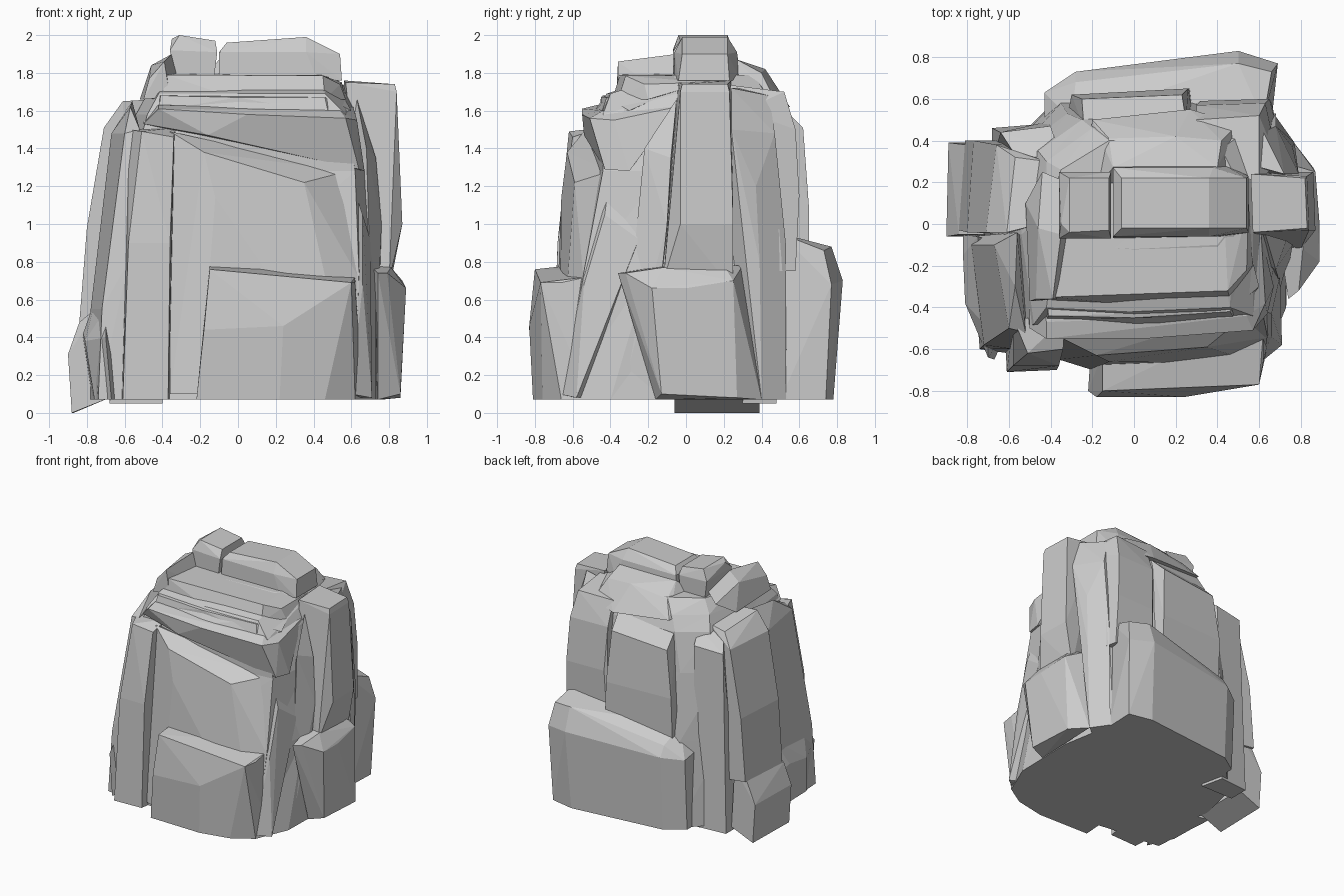
import bpy, bmesh, math


def finish(bm, name):
    # merge near-flat triangles so the facets read as broken stone planes
    bmesh.ops.dissolve_limit(bm, angle_limit=math.radians(4), verts=bm.verts[:], edges=bm.edges[:])
    bmesh.ops.recalc_face_normals(bm, faces=bm.faces[:])
    me = bpy.data.meshes.new(name)
    bm.to_mesh(me)
    bm.free()
    ob = bpy.data.objects.new(name, me)
    bpy.context.collection.objects.link(ob)
    return ob


def chunk(name, *pts):
    """Convex stone slab spanned by a few corner points."""
    bm = bmesh.new()
    for p in pts:
        bm.verts.new(p)
    r = bmesh.ops.convex_hull(bm, input=bm.verts[:])
    junk = [v for v in r["geom_interior"] + r["geom_unused"] if isinstance(v, bmesh.types.BMVert)]
    bmesh.ops.delete(bm, geom=list(set(junk)), context='VERTS')
    return finish(bm, name)


def loft(name, rings):
    """Closed body through horizontal rings (z, [(x, y), ...])."""
    bm = bmesh.new()
    loops = [[bm.verts.new((x, y, z)) for x, y in ring] for z, ring in rings]
    n = len(loops[0])
    for a, b in zip(loops, loops[1:]):
        for i in range(n):
            j = (i + 1) % n
            bm.faces.new((a[i], a[j], b[j]))
            bm.faces.new((a[i], b[j], b[i]))
    bm.faces.new(loops[0][::-1])
    bm.faces.new(loops[-1])
    return finish(bm, name)


# Main rock body
loft("rock_core", [
    (.07, [(-.6, -.6), (0, -.68), (.62, -.66), (.73, -.4), (.74, .1), (.66, .55), (.2, .65), (-.35, .62), (-.62, .35), (-.7, 0)]),
    (.75, [(-.6, -.58), (0, -.62), (.64, -.54), (.73, -.2), (.72, .1), (.65, .5), (.2, .62), (-.35, .58), (-.6, .35), (-.66, -.05)]),
    (1.28, [(-.56, -.52), (0, -.5), (.62, -.44), (.69, -.12), (.7, .2), (.64, .48), (.2, .55), (-.32, .53), (-.56, .35), (-.62, -.05)]),
    (1.58, [(-.48, -.48), (0, -.5), (.57, -.44), (.62, -.1), (.64, .2), (.6, .44), (.2, .52), (-.25, .5), (-.46, .35), (-.54, -.05)]),
    (1.69, [(-.42, -.4), (0, -.42), (.46, -.4), (.57, -.05), (.6, .22), (.5, .42), (.2, .48), (-.2, .46), (-.42, .3), (-.48, 0)]),
    (1.79, [(-.38, -.1), (0, -.12), (.4, -.1), (.48, 0), (.5, .2), (.42, .36), (.2, .42), (-.12, .4), (-.35, .26), (-.42, .05)])])

# Stacked tiers and the two cap stones
chunk("upper_tier",
      (-.4, -.37, 1.67), (0, -.39, 1.66), (.46, -.36, 1.66), (.57, -.2, 1.66),
      (-.38, -.35, 1.79), (0, -.35, 1.77), (.45, -.32, 1.785), (.54, -.22, 1.74),
      (-.36, .2, 1.8), (.55, .1, 1.75), (.42, .3, 1.79), (-.1, -.05, 1.79), (.4, -.05, 1.8))
chunk("rear_tier",
      (-.2, .5, 1.66), (.27, .55, 1.62), (.5, .48, 1.64), (-.12, .41, 1.78), (.2, .42, 1.82),
      (.42, .4, 1.8), (-.1, .27, 1.87), (.4, .27, 1.87), (.5, .1, 1.7), (-.25, .1, 1.7))
chunk("cap_slab",
      (-.1, -.07, 1.76), (.42, -.06, 1.76), (.55, -.04, 1.76), (.55, .23, 1.76), (.42, .29, 1.76), (-.1, .28, 1.76),
      (-.1, -.06, 1.91), (.36, -.06, 1.91), (.54, -.02, 1.9), (.54, .22, 1.9), (-.1, .27, 1.91), (.38, .27, 1.91),
      (-.06, -.02, 1.96), (.12, -.02, 1.97), (.36, -.02, 1.99), (.41, .02, 1.95), (.36, .22, 1.99), (-.06, .22, 1.96))
chunk("cap_block",
      (-.34, -.07, 1.75), (-.13, -.07, 1.75), (-.13, .25, 1.75), (-.34, .25, 1.75),
      (-.36, -.07, 1.92), (-.11, -.07, 1.91), (-.11, .25, 1.91), (-.36, .25, 1.92),
      (-.31, -.04, 2), (-.12, -.03, 1.97), (-.12, .22, 1.97), (-.31, .22, 2), (-.35, 0, 1.98))
chunk("left_fin",
      (-.5, -.37, 1.66), (-.47, -.36, 1.77), (-.39, -.36, 1.86), (-.36, -.36, 1.67), (-.35, -.05, 1.9),
      (-.46, -.02, 1.84), (-.52, .1, 1.66), (-.32, .2, 1.84), (-.44, .25, 1.76), (-.3, -.1, 1.67))

# Front: overhanging bands, sloping middle slab, low slab, pillar
chunk("front_band",
      (-.5, -.5, 1.53), (.64, -.43, 1.29), (.67, -.3, 1.28), (-.42, -.55, 1.61), (.05, -.55, 1.58), (.57, -.51, 1.56),
      (.63, -.38, 1.55), (-.42, -.47, 1.63), (.54, -.44, 1.6), (.61, -.05, 1.62), (-.5, -.05, 1.6), (-.16, -.54, 1.47))
chunk("front_ledge",
      (-.42, -.46, 1.6), (.48, -.45, 1.58), (-.41, -.44, 1.68), (0, -.45, 1.67), (.46, -.42, 1.67),
      (.6, -.3, 1.6), (.55, -.1, 1.69), (-.45, 0, 1.68))
chunk("front_middle_slab",
      (-.2, -.7, .1), (.6, -.67, .1), (.71, -.58, .08), (-.18, -.63, 1.38), (-.12, -.66, 1.14), (.35, -.59, 1.22),
      (.36, -.62, .96), (.66, -.43, 1.05), (.7, -.25, .92), (-.36, -.54, 1.49), (.58, -.4, 1.28), (-.36, -.65, .1),
      (.66, -.54, .68), (-.3, -.1, .1), (-.3, -.1, 1.3))
chunk("front_low_slab",
      (-.22, -.8, .07), (.22, -.81, .07), (.46, -.76, .07), (.62, -.66, .07), (.66, -.5, .07), (-.2, -.5, .07),
      (-.18, -.83, .44), (.24, -.83, .46), (-.15, -.8, .76), (.25, -.79, .73), (.6, -.77, .69), (.62, -.66, .69),
      (-.15, -.62, .78), (.3, -.58, .76), (.62, -.52, .72))
chunk("front_pillar",
      (-.61, -.71, .07), (-.37, -.7, .07), (-.35, -.5, .07), (-.62, -.5, .07), (-.58, -.68, .9), (-.36, -.68, .9),
      (-.51, -.62, 1.49), (-.34, -.6, 1.46), (-.33, -.45, 1.51), (-.58, -.45, 1.5))

# Left side: tall and low slabs
chunk("left_front_slab",
      (-.74, -.6, .07), (-.6, -.62, .07), (-.78, -.06, .07), (-.72, -.58, .55), (-.78, -.1, .55), (-.58, -.6, .8),
      (-.6, -.5, 1.48), (-.52, -.52, 1.5), (-.67, -.1, 1.48), (-.57, -.3, 1.62), (-.56, -.04, 1.65), (-.4, -.2, .07))
chunk("left_front_foot",
      (-.76, -.45, .07), (-.67, -.65, .07), (-.77, -.05, .07), (-.81, -.38, .38), (-.82, -.15, .42), (-.7, -.64, .4),
      (-.82, -.05, .4), (-.7, -.5, .55), (-.75, -.06, .62), (-.6, -.5, .07), (-.6, -.1, .3))
chunk("left_tall_block",
      (-.84, -.03, .48), (-.81, .4, .48), (-.55, .4, .45), (-.55, -.05, .45), (-.8, -.04, .98), (-.77, .4, .98),
      (-.71, -.04, 1.51), (-.66, .38, 1.5), (-.61, -.04, 1.65), (-.57, .32, 1.6), (-.45, 0, 1.66), (-.42, .3, 1.62))
chunk("left_low_block",
      (-.88, -.06, 0), (-.87, .39, 0), (-.68, .39, .08), (-.68, -.06, .08), (-.9, -.06, .31), (-.89, .39, .31),
      (-.84, -.05, .48), (-.81, .38, .48), (-.72, -.05, .58), (-.7, .38, .56))

# Back: corner pillar, low slab and middle slabs
chunk("back_left_pillar",
      (-.68, .46, .05), (-.44, .48, .05), (-.4, .3, .05), (-.68, .3, .05), (-.66, .47, .7), (-.42, .49, .7),
      (-.64, .44, 1.48), (-.4, .47, 1.5), (-.55, .3, 1.57), (-.36, .35, 1.59))
chunk("back_low_slab",
      (.66, .5, .07), (.67, .74, .07), (.48, .78, .07), (.2, .74, .07), (-.28, .7, .07), (-.43, .6, .07), (-.43, .4, .07),
      (.69, .77, .68), (.5, .83, .7), (.24, .77, .7), (-.28, .73, .66), (-.43, .63, .64), (-.43, .4, .68),
      (.66, .73, .86), (.5, .77, .88), (.2, .7, .84), (-.28, .68, .74), (.62, .5, .95), (-.3, .5, .84))
chunk("back_middle_slab",
      (-.3, .6, .7), (.27, .65, .75), (-.3, .62, 1.1), (.26, .65, 1.1), (-.25, .6, 1.47), (.23, .62, 1.51),
      (-.24, .46, 1.61), (.25, .49, 1.64), (-.34, .4, .7), (.3, .4, .7))
chunk("back_right_slab",
      (.3, .58, .75), (.66, .58, .75), (.32, .59, 1.15), (.65, .6, 1.15), (.3, .57, 1.5), (.63, .58, 1.5),
      (.3, .5, 1.69), (.6, .52, 1.7), (.71, .36, .75), (.69, .3, 1.6), (.3, .3, 1.72), (.6, .2, 1.74))

# Right side: tall pillar, shoulder, low block and rib
chunk("right_pillar",
      (.7, -.12, .6), (.8, -.12, .7), (.8, .25, .65), (.87, -.03, 1.0), (.86, .25, 1.0), (.84, -.03, 1.7),
      (.83, .23, 1.7), (.83, -.02, 1.74), (.82, .22, 1.74), (.57, -.04, 1.75), (.56, .24, 1.76), (.6, .2, .6))
chunk("right_back_shoulder",
      (.76, .4, .07), (.67, .53, .07), (.77, .39, .8), (.68, .53, .88), (.76, .37, 1.2), (.68, .47, 1.48),
      (.79, .24, 1.5), (.5, .2, .07), (.5, .3, 1.72), (.62, .44, 1.68), (.72, .24, 1.72))
chunk("right_low_block",
      (.74, -.16, .07), (.86, -.13, .1), (.86, .27, .08), (.76, .4, .07), (.74, -.36, .74), (.79, -.32, .74),
      (.89, -.18, .66), (.89, 0, .66), (.87, .25, .7), (.81, -.12, .77), (.8, .2, .78), (.7, -.1, .78), (.7, .3, .78))
chunk("right_front_rib",
      (.72, -.35, .07), (.73, -.2, .07), (.74, -.14, .8), (.76, -.1, 1.0), (.71, -.25, .85), (.73, -.08, 1.35),
      (.68, -.22, 1.4), (.63, -.05, 1.66), (.5, -.1, .8))
